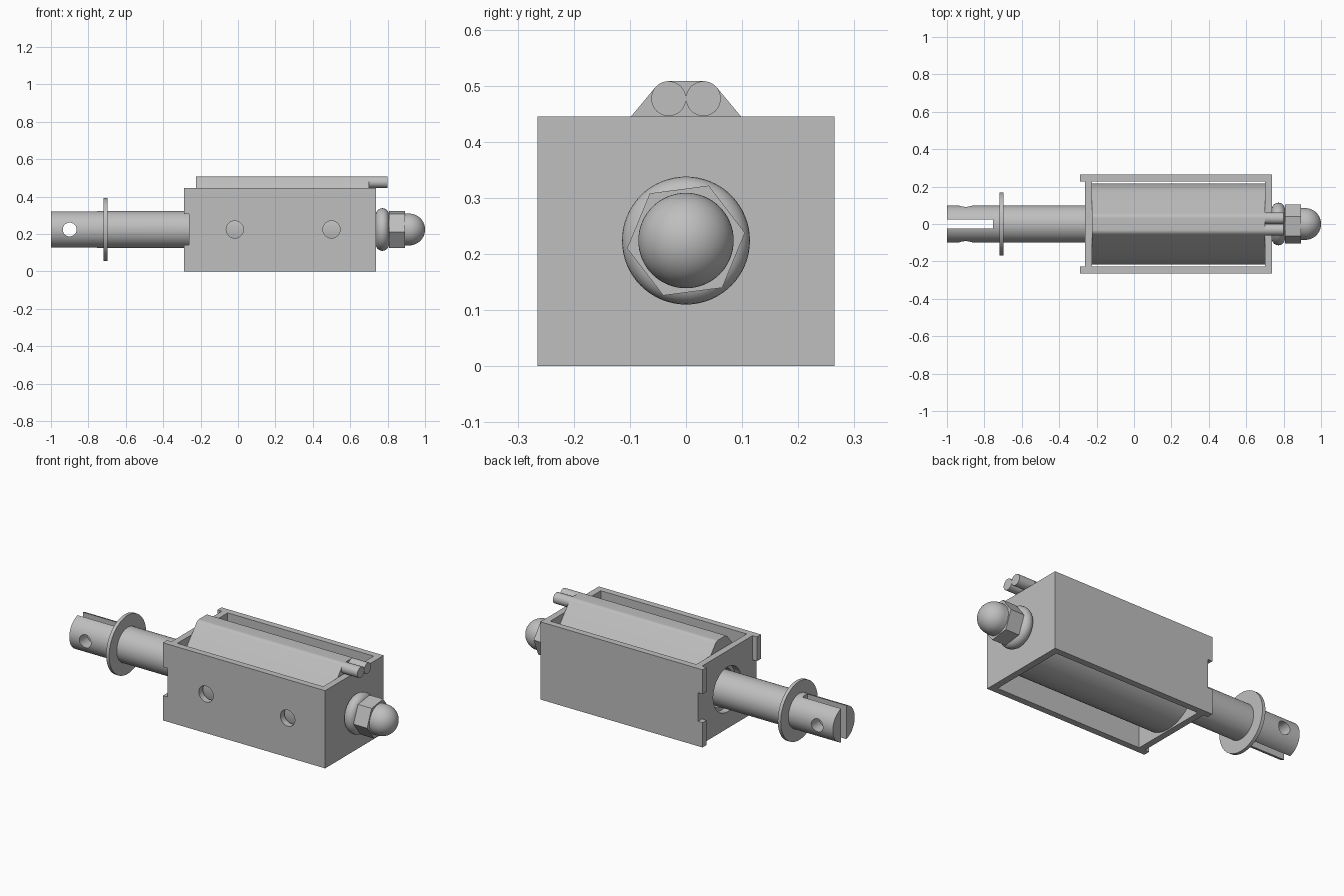
import bpy, bmesh
from math import sin, cos, pi, radians, atan2, hypot, acos

if "Cube" in bpy.data.objects:
    bpy.data.objects.remove(bpy.data.objects["Cube"])

AXIS_Z = 0.224   # height of the shared centre line
grey = bpy.data.materials.new("plain grey")
grey.use_nodes = True
colour = (0.52, 0.52, 0.52, 1)
grey.diffuse_color = colour
grey.node_tree.nodes["Principled BSDF"].inputs["Base Color"].default_value = colour


def finish(name, bm):
    bmesh.ops.recalc_face_normals(bm, faces=bm.faces)
    mesh = bpy.data.meshes.new(name)
    bm.to_mesh(mesh)
    bm.free()
    mesh.materials.append(grey)
    obj = bpy.data.objects.new(name, mesh)
    bpy.context.collection.objects.link(obj)
    return obj


def activate(obj):
    bpy.ops.object.select_all(action='DESELECT')
    obj.select_set(True)
    bpy.context.view_layer.objects.active = obj


def smooth(obj):
    activate(obj)
    bpy.ops.object.shade_smooth_by_angle(angle=radians(30))


def prism(name, outline, x0, x1):
    """Extrude a (y, z) outline along x."""
    bm = bmesh.new()
    face = bm.faces.new([bm.verts.new((x0, y, z)) for y, z in outline])
    new = bmesh.ops.extrude_face_region(bm, geom=[face])["geom"]
    bmesh.ops.translate(bm, vec=(x1 - x0, 0, 0),
                        verts=[v for v in new if isinstance(v, bmesh.types.BMVert)])
    return finish(name, bm)


def box(name, x0, x1, y0, y1, z0, z1):
    return prism(name, [(y0, z0), (y1, z0), (y1, z1), (y0, z1)], x0, x1)


def arc(cy, cz, r, a0, a1, n):
    return [(cy + r * cos(a0 + (a1 - a0) * i / n), cz + r * sin(a0 + (a1 - a0) * i / n))
            for i in range(n + 1)]


def rod(name, x0, x1, r, cy=0, cz=AXIS_Z, sides=64, turn=0):
    return prism(name, arc(cy, cz, r, turn, turn + 2 * pi, sides)[:-1], x0, x1)


def cross_rod(name, x, y0, y1, r):
    """Rod running along y at the centre height."""
    obj = rod(name, y0, y1, r, 0, 0, 48)
    for v in obj.data.vertices:
        a, b, c = v.co
        v.co = (x - b, a, AXIS_Z + c)
    return obj


def revolve(name, profile, steps=64):
    """Spin an (x, radius) profile around the centre line."""
    bm = bmesh.new()
    verts = [bm.verts.new((x, 0, AXIS_Z + r)) for x, r in profile]
    edges = [bm.edges.new(pair) for pair in zip(verts, verts[1:])]
    bmesh.ops.spin(bm, geom=verts + edges, cent=(0, 0, AXIS_Z), axis=(1, 0, 0),
                   angle=2 * pi, steps=steps)
    bmesh.ops.remove_doubles(bm, verts=bm.verts, dist=1e-5)
    return finish(name, bm)


def cut(obj, *cutters):
    for cutter in cutters:
        cutter.hide_render = True
        mod = obj.modifiers.new("cut", 'BOOLEAN')
        mod.operation = 'DIFFERENCE'
        mod.solver = 'EXACT'
        mod.object = cutter
        activate(obj)
        bpy.ops.object.modifier_apply(modifier=mod.name)
        bpy.data.objects.remove(cutter)


# Open box frame: four walls, side tabs at the plunger end, holes
frame = box("frame", -0.29, 0.738, -0.265, 0.265, 0, 0.445)
cut(frame,
    box("cavity", -0.225, 0.70, -0.228, 0.228, -0.1, 0.6),
    box("end_recess", -0.4, -0.262, -0.228, 0.228, -0.1, 0.6),
    box("tab_notch", -0.4, -0.262, -0.4, 0.4, 0.142, 0.306),
    rod("plunger_opening", -0.4, -0.1, 0.128),
    cross_rod("screw_hole_a", -0.017, -0.4, -0.2, 0.046),
    cross_rod("screw_hole_b", 0.5, -0.4, -0.2, 0.046))
smooth(frame)

# Coil: round body wrapped together with the two lead wires on top
R, r, wy, wz = 0.217, 0.031, 0.031, 0.477
rise = wz - AXIS_Z
tangent = atan2(rise, wy) - acos((R - r) / hypot(wy, rise))
outline = (arc(wy, wz, r, tangent, pi / 2, 12)
           + arc(-wy, wz, r, pi / 2, pi - tangent, 12)
           + arc(0, AXIS_Z, R, pi - tangent, 2 * pi + tangent, 72))
coil = prism("coil", outline, -0.2249, 0.6999)
cut(coil, rod("bore", -0.4, 0.45, 0.108))
smooth(coil)
for side, label in ((1, "back"), (-1, "front")):
    smooth(rod(label + "_lead_wire", 0.69, 0.80, r, side * wy, wz, 40))

# Plunger with slotted end and pin hole
plunger = rod("plunger", -1.0, 0.40, 0.099)
cut(plunger,
    box("slot", -1.1, -0.755, -0.023, 0.023, 0, 0.5),
    cross_rod("pin_hole", -0.9, -0.3, 0.3, 0.037))
smooth(plunger)
smooth(revolve("retaining_ring", [(-0.718, 0.09), (-0.718, 0.168),
                                  (-0.699, 0.168), (-0.699, 0.09), (-0.718, 0.09)]))

# Rounded grommet, nut and domed cap
grommet = [(0.772 + a, 0.079 + b) for a, b in arc(0, 0, 0.035, 0, 2 * pi, 24)]
smooth(revolve("grommet", grommet))
smooth(rod("stud", 0.73, 0.83, 0.06))
rod("hex_nut", 0.806, 0.892, 0.106, sides=6, turn=radians(7.5))
dome = [(0.88, 0), (0.88, 0.085)] + arc(0.915, 0, 0.085, pi / 2, 0, 16)
smooth(revolve("domed_cap", dome))
